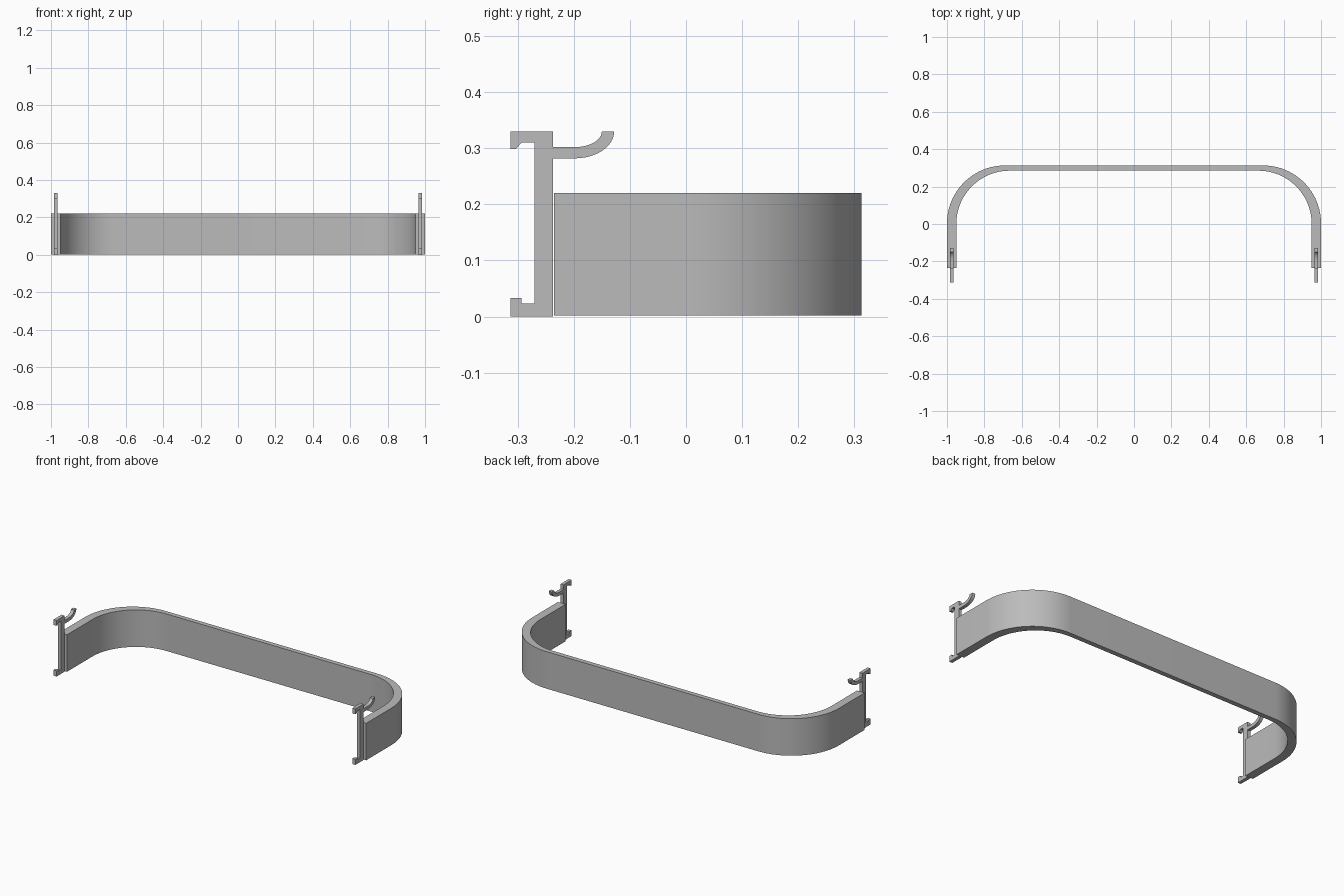
import bpy
from math import sin, cos, pi, radians

cube = bpy.data.objects.get("Cube")
if cube:
    bpy.data.objects.remove(cube, do_unlink=True)

HOOK_X = 0.974
HOOK_WIDTH = 0.02

grey = bpy.data.materials.new("satin grey")
grey.use_nodes = True
grey.diffuse_color = (0.5, 0.5, 0.5, 1)
grey.node_tree.nodes["Principled BSDF"].inputs["Base Color"].default_value = (0.5, 0.5, 0.5, 1)


def arc(cx, cy, rx, ry, start, end, steps):
    """Points along an elliptical arc, angles in degrees."""
    angles = [radians(start + (end - start) * i / steps) for i in range(steps + 1)]
    return [(cx + rx * cos(a), cy + ry * sin(a)) for a in angles]


def prism(name, outline, place, low, high):
    """Extrude a closed outline; place maps (u, v, depth) to a 3D point."""
    n = len(outline)
    verts = [place(u, v, d) for d in (low, high) for u, v in outline]
    faces = [tuple(range(n))[::-1], tuple(range(n, 2 * n))]
    faces += [(i, (i + 1) % n, (i + 1) % n + n, i + n) for i in range(n)]
    mesh = bpy.data.meshes.new(name)
    mesh.from_pydata(verts, [], faces)
    mesh.materials.append(grey)
    obj = bpy.data.objects.new(name, mesh)
    bpy.context.collection.objects.link(obj)
    bpy.ops.object.select_all(action="DESELECT")
    obj.select_set(True)
    bpy.context.view_layer.objects.active = obj
    bpy.ops.object.shade_smooth_by_angle(angle=radians(30))
    return obj


# Curved band: straight back, rounded corners and thicker side walls
outer = [(1.0, -0.235)] + arc(0.69, 0.003, 0.31, 0.31, 0, 90, 24)
inner = [(0.95, -0.235)] + arc(0.665, 0.0, 0.285, 0.285, 0, 90, 24)
outer += [(-x, y) for x, y in reversed(outer)]
inner += [(-x, y) for x, y in reversed(inner)]
prism("curved_band", outer + inner[::-1], lambda u, v, d: (u, v, d), 0.002, 0.22)

# Hook plate profile (y, z): clip lips at the front, upturned arm at the back
arm_under = arc(-0.198, 0.33, 0.07, 0.048, -90, 0, 12)
arm_over = arc(-0.198, 0.33, 0.048, 0.028, 0, -90, 12)
profile = [(-0.313, 0), (-0.237, 0), (-0.237, 0.282)]
profile += arm_under + arm_over
profile += [(-0.237, 0.302), (-0.237, 0.33), (-0.313, 0.33), (-0.313, 0.299),
            (-0.303, 0.299), (-0.293, 0.31), (-0.27, 0.31), (-0.27, 0.023),
            (-0.293, 0.023), (-0.293, 0.033), (-0.313, 0.033)]
for side, sign in (("left", 1), ("right", -1)):
    hook = prism(side + "_hook", profile,
                 lambda u, v, d: (sign * HOOK_X + d, u, v),
                 -HOOK_WIDTH / 2, HOOK_WIDTH / 2)
